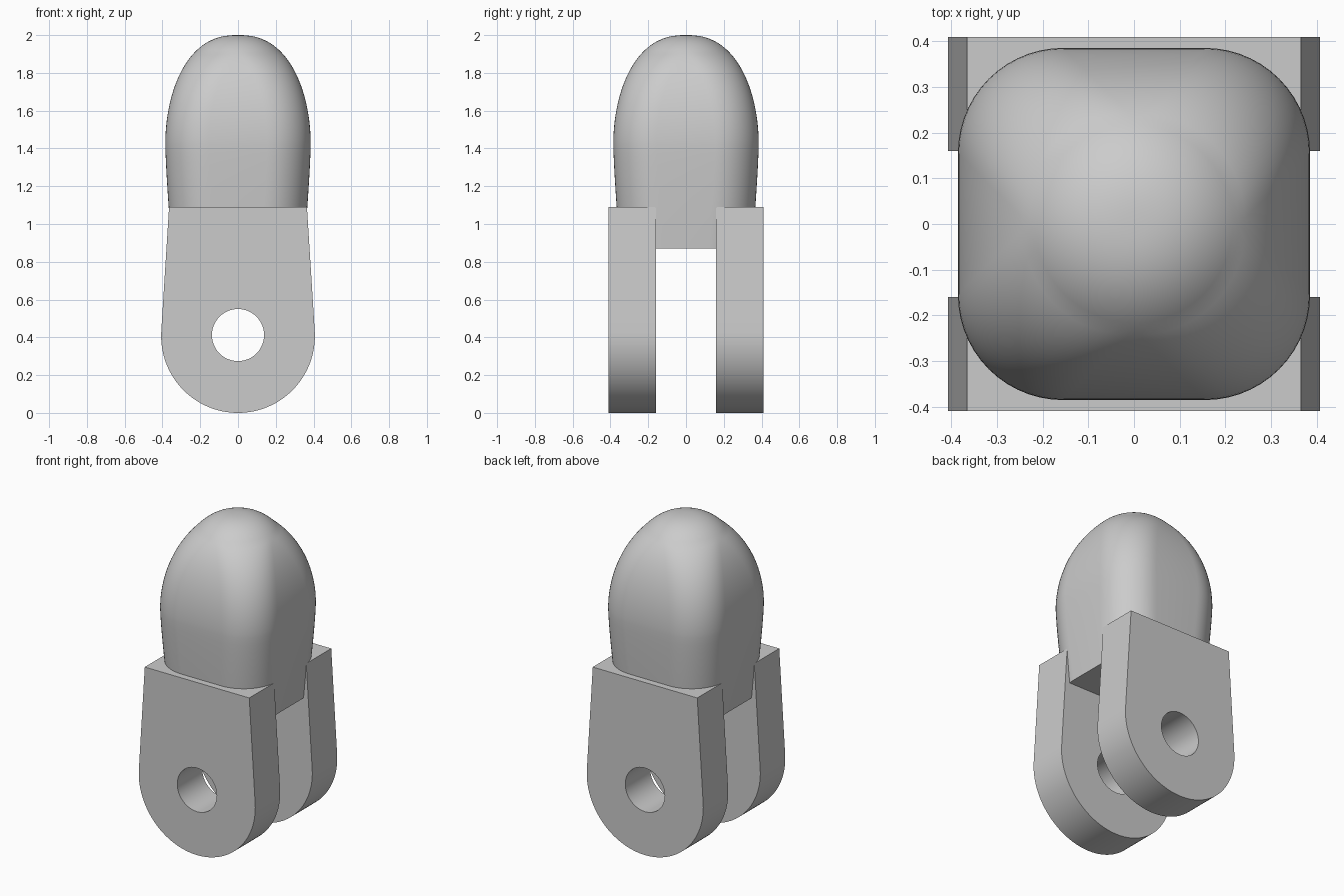
import bpy, bmesh, math

cube = bpy.data.objects.get("Cube")
if cube:
    bpy.data.objects.remove(cube, do_unlink=True)

grey = bpy.data.materials.new("light grey")
grey.use_nodes = True
colour = (0.6, 0.6, 0.6, 1)
grey.diffuse_color = colour
grey.node_tree.nodes["Principled BSDF"].inputs["Base Color"].default_value = colour


def finish(obj):
    obj.data.materials.clear()
    obj.data.materials.append(grey)
    bpy.ops.object.select_all(action='DESELECT')
    obj.select_set(True)
    bpy.context.view_layer.objects.active = obj
    bpy.ops.object.shade_smooth_by_angle(angle=math.radians(35))


def arc(cx, cz, r, start, end, steps):
    angles = [start + (end - start) * i / steps for i in range(steps + 1)]
    return [(cx + r * math.cos(a), cz + r * math.sin(a)) for a in angles]


# Fork lugs: tapered plates with a round lower end and a pin hole
R, TOP, TOP_HALF, HOLE = 0.407, 1.09, 0.365, 0.138
THICK, LUG_Y = 0.249, 0.2845
rise = TOP - R
tangent = math.atan2(rise, TOP_HALF) - math.acos(R / math.hypot(rise, TOP_HALF))
outline = [(-TOP_HALF, TOP)] + arc(0, R, R, math.pi - tangent, 2 * math.pi + tangent, 64)
outline.append((TOP_HALF, TOP))
hole = arc(0, R + 0.005, HOLE, 0, 2 * math.pi, 48)[:-1]


def make_lug(name, y):
    curve = bpy.data.curves.new(name, 'CURVE')
    curve.dimensions = '2D'
    curve.fill_mode = 'BOTH'
    curve.extrude = THICK / 2
    for ring in (outline, hole):
        spline = curve.splines.new('POLY')
        spline.points.add(len(ring) - 1)
        for point, (x, z) in zip(spline.points, ring):
            point.co = (x, z, 0, 1)
        spline.use_cyclic_u = True
    obj = bpy.data.objects.new(name, curve)
    bpy.context.collection.objects.link(obj)
    obj.rotation_euler.x = math.pi / 2
    obj.location.y = y
    bpy.ops.object.select_all(action='DESELECT')
    obj.select_set(True)
    bpy.context.view_layer.objects.active = obj
    bpy.ops.object.convert(target='MESH')
    obj = bpy.context.view_layer.objects.active
    bm = bmesh.new()
    bm.from_mesh(obj.data)
    bmesh.ops.remove_doubles(bm, verts=bm.verts, dist=0.0001)
    bmesh.ops.recalc_face_normals(bm, faces=bm.faces)
    bm.to_mesh(obj.data)
    bm.free()
    finish(obj)


make_lug("front_lug", -LUG_Y)
make_lug("back_lug", LUG_Y)

# Domed body: rounded-square sections lofted upward to a soft crown
BASE, WIDEST, PEAK, HALF, CORNER = 0.87, 1.42, 2.0, 0.385, 0.23


def half_width(z):
    if z < WIDEST:
        return HALF - 0.018 * ((WIDEST - z) / 0.33) ** 1.3
    t = (z - WIDEST) / (PEAK - WIDEST)
    return HALF * (1 - t * t) ** (1 / 2.4)


def section(h):
    r = min(CORNER, h)
    c = h - r
    points = []
    for k, (sx, sy) in enumerate(((1, 1), (-1, 1), (-1, -1), (1, -1))):
        start = k * math.pi / 2
        points += arc(sx * c, sy * c, r, start, start + math.pi / 2, 14)
    return points


levels = [BASE + (WIDEST - BASE) * i / 12 for i in range(12)]
levels += [WIDEST + (PEAK - WIDEST) * math.sin(i / 36 * math.pi / 2) for i in range(36)]
bm = bmesh.new()
rings = [[bm.verts.new((x, y, z)) for x, y in section(half_width(z))] for z in levels]
count = len(rings[0])
for low, high in zip(rings, rings[1:]):
    for i in range(count):
        j = (i + 1) % count
        bm.faces.new((low[i], low[j], high[j], high[i]))
crown = bm.verts.new((0, 0, PEAK))
for i in range(count):
    bm.faces.new((rings[-1][i], rings[-1][(i + 1) % count], crown))
bm.faces.new(rings[0][::-1])
bmesh.ops.remove_doubles(bm, verts=bm.verts, dist=0.00005)
bmesh.ops.recalc_face_normals(bm, faces=bm.faces)
mesh = bpy.data.meshes.new("domed_body")
bm.to_mesh(mesh)
bm.free()
body = bpy.data.objects.new("domed_body", mesh)
bpy.context.collection.objects.link(body)
finish(body)
